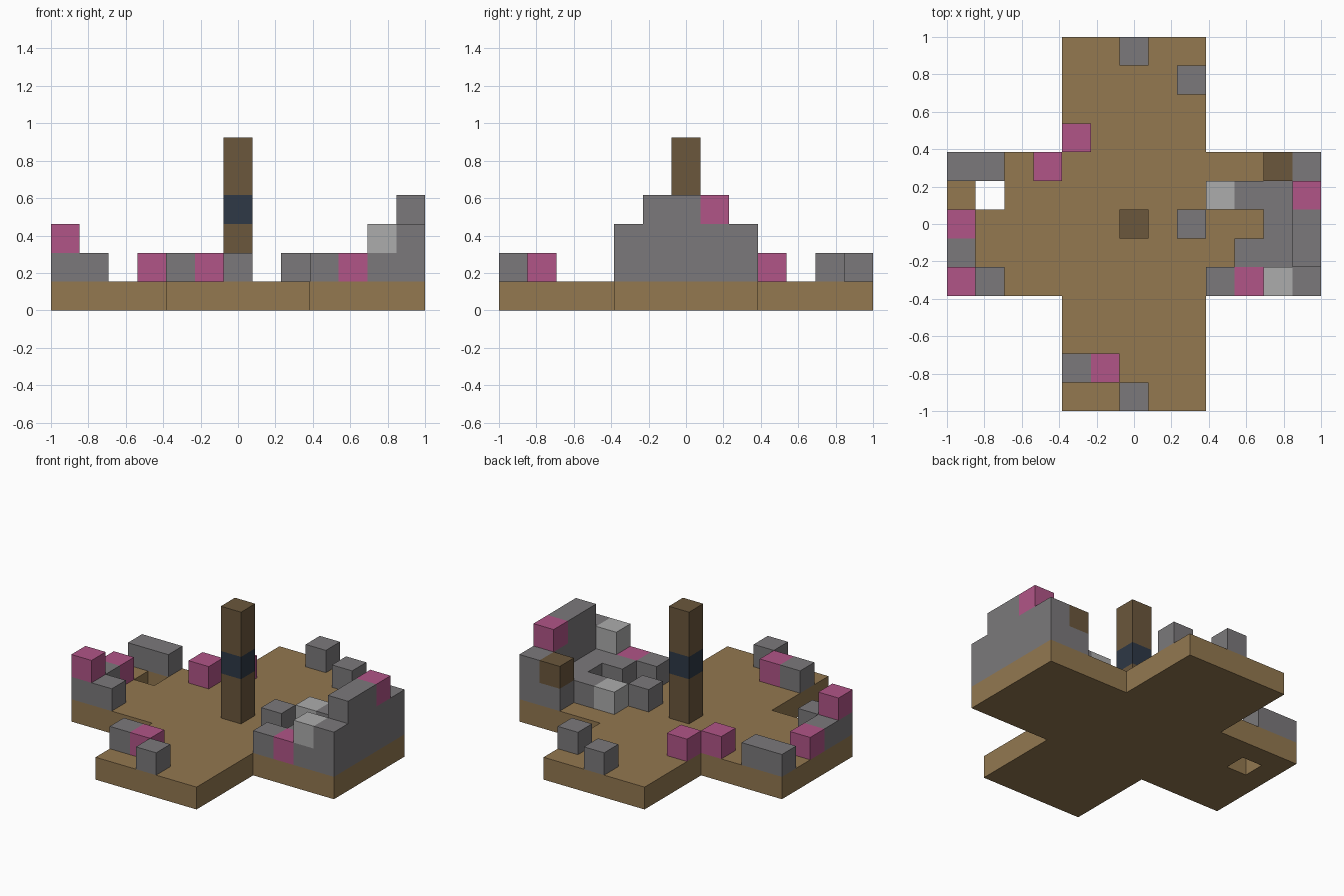
import bpy, bmesh
from mathutils import Vector

cube = bpy.data.objects.get("Cube")
if cube:
    bpy.data.objects.remove(cube, do_unlink=True)

U = 2 / 13  # edge of one block


def material(name, rgb):
    linear = [((c / 255 + 0.055) / 1.055) ** 2.4 for c in rgb] + [1]
    mat = bpy.data.materials.new(name)
    mat.use_nodes = True
    mat.diffuse_color = linear
    mat.node_tree.nodes["Principled BSDF"].inputs["Base Color"].default_value = linear
    return mat


earth = material("earth brown", (147, 120, 80))
wood = material("dark wood", (107, 87, 60))
navy = material("navy", (46, 56, 70))
stone = material("stone grey", (123, 121, 123))
pale = material("pale grey", (172, 172, 172))
pink = material("pink", (177, 85, 135))


def box(x, y, z):
    """Blocks filling inclusive ranges; a single number is one block wide."""
    spans = [(s, s) if isinstance(s, int) else s for s in (x, y, z)]
    rx, ry, rz = [range(a, b + 1) for a, b in spans]
    return {(i, j, k) for i in rx for j in ry for k in rz}


# Cross-shaped ground with one hole through it
ground = (box((-2, 2), (-6, 6), 0) | box((-6, 6), (-2, 2), 0)) - box(-5, 1, 0)

parts = {
    "ground": (earth, ground),
    # Central post and its band
    "post": (wood, box(0, 0, (1, 5)) - box(0, 0, 3)),
    "post_band": (navy, box(0, 0, 3)),
    # Stepped wall on the left edge, with the ruins inside it
    "left_wall": (stone, box(6, (-2, 2), (1, 2)) | box(6, (-1, 0), 3)),
    "wall_pink_block": (pink, box(6, 1, 3)),
    "wall_wood_block": (wood, box(5, 2, 2)),
    "inner_ruins": (stone, box(5, (-2, 2), 1) | box(4, 1, 1) | box(4, -1, 1) | box(3, -2, 1)),
    "ruins_pink_block": (pink, box(4, -2, 1)),
    "ruins_pale_blocks": (pale, box(5, -2, 2) | box(3, 1, 1)),
    "ruins_loose_stone": (stone, box(2, 0, 1)),
    # Low wall on the right edge
    "right_wall": (stone, box(-6, (-2, -1), 1) | box(-5, -2, 1)),
    "right_pink_blocks": (pink, box(-6, -2, 2) | box(-6, 0, 1)),
    "right_back_wall": (stone, box((-6, -5), 2, 1)),
    "back_pink_blocks": (pink, box(-3, 2, 1) | box(-2, 3, 1)),
    # Loose blocks on the front and back arms
    "front_stones": (stone, box(-2, -5, 1) | box(0, -6, 1)),
    "front_pink_block": (pink, box(-1, -5, 1)),
    "back_stones": (stone, box(0, 6, 1) | box(2, 5, 1)),
}
occupied = set().union(*(cells for _, cells in parts.values()))


def build(name, mat, cells):
    """Outer shell of a group of blocks, without faces against neighbours."""
    bm = bmesh.new()
    for cell in sorted(cells):
        centre = Vector(cell)
        for axis in range(3):
            for sign in (-1, 1):
                normal = Vector((0, 0, 0))
                normal[axis] = sign
                if tuple(int(c) for c in centre + normal) in occupied:
                    continue
                side = Vector((0, 0, 0))
                side[(axis + 1) % 3] = 1
                up = normal.cross(side)
                mid = centre + normal / 2 + Vector((0, 0, 0.5))
                corners = [(-1, -1), (1, -1), (1, 1), (-1, 1)]
                bm.faces.new([bm.verts.new((mid + side * a / 2 + up * b / 2) * U)
                              for a, b in corners])
    bmesh.ops.remove_doubles(bm, verts=bm.verts, dist=0.001)
    bmesh.ops.dissolve_limit(bm, angle_limit=0.01, verts=bm.verts, edges=bm.edges)
    mesh = bpy.data.meshes.new(name)
    bm.to_mesh(mesh)
    bm.free()
    mesh.materials.append(mat)
    bpy.context.collection.objects.link(bpy.data.objects.new(name, mesh))


for name, (mat, cells) in parts.items():
    build(name, mat, cells)
